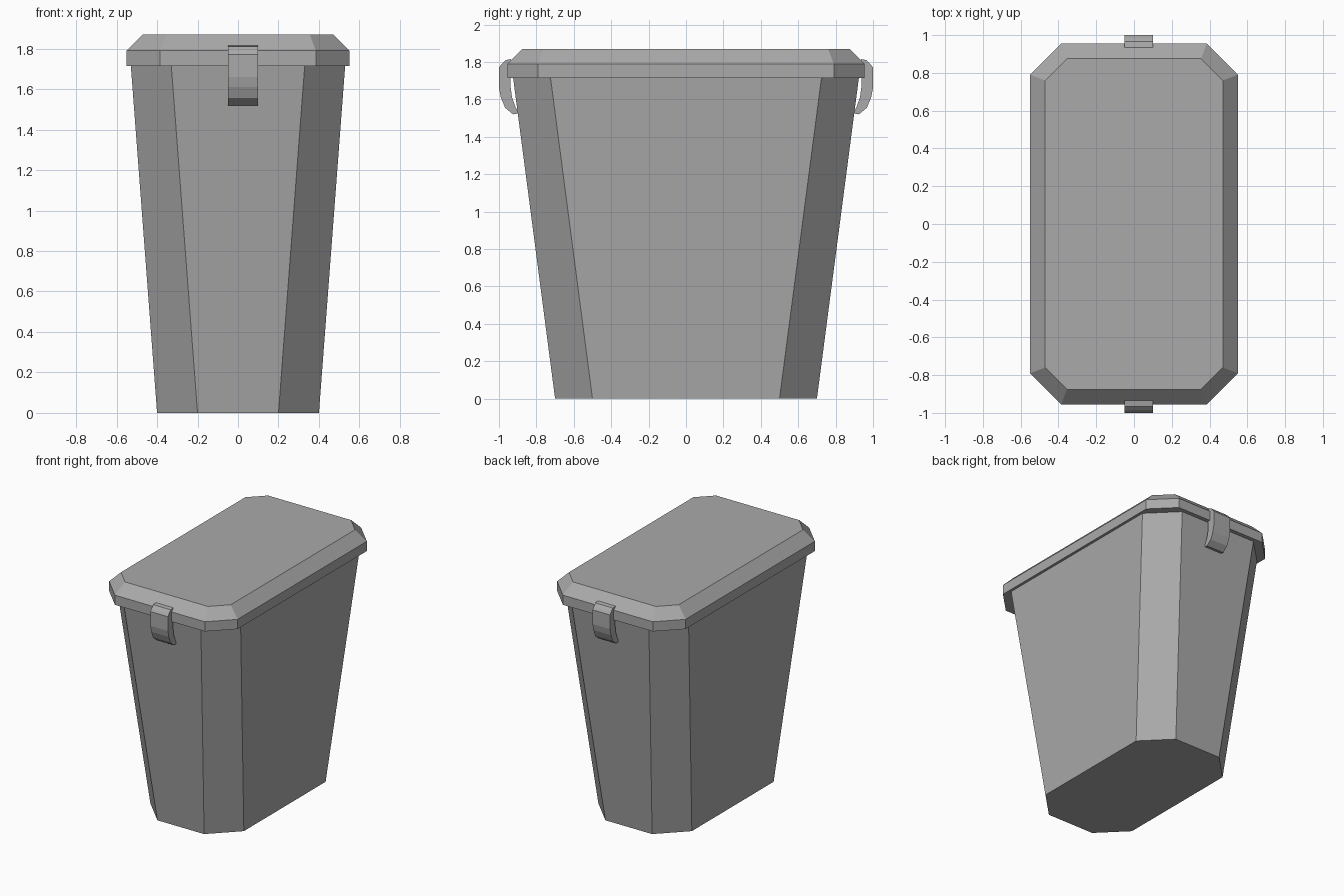
import bpy
import bmesh

cube = bpy.data.objects.get("Cube")
if cube:
    bpy.data.objects.remove(cube, do_unlink=True)

# Single plastic colour
grey = bpy.data.materials.new("grey plastic")
grey.use_nodes = True
colour = (0.4, 0.4, 0.4, 1)
grey.diffuse_color = colour
grey.node_tree.nodes["Principled BSDF"].inputs["Base Color"].default_value = colour


def octagon(hx, hy, cut, z):
    """Rectangle with cut corners, counter-clockwise."""
    return [(hx, -hy + cut, z), (hx, hy - cut, z),
            (hx - cut, hy, z), (cut - hx, hy, z),
            (-hx, hy - cut, z), (-hx, cut - hy, z),
            (cut - hx, -hy, z), (hx - cut, -hy, z)]


def loft(name, rings):
    """Closed solid skinned through matching rings of points."""
    bm = bmesh.new()
    loops = [[bm.verts.new(p) for p in ring] for ring in rings]
    n = len(loops[0])
    for low, high in zip(loops, loops[1:]):
        for i in range(n):
            j = (i + 1) % n
            bm.faces.new((low[i], low[j], high[j], high[i]))
    bm.faces.new(loops[0][::-1])
    bm.faces.new(loops[-1])
    bmesh.ops.recalc_face_normals(bm, faces=bm.faces)
    mesh = bpy.data.meshes.new(name)
    bm.to_mesh(mesh)
    bm.free()
    mesh.materials.append(grey)
    obj = bpy.data.objects.new(name, mesh)
    bpy.context.collection.objects.link(obj)
    return obj


# Tapered bin body
loft("bin_body", [octagon(0.4, 0.7, 0.2, 0), octagon(0.53, 0.925, 0.2, 1.72)])

# Lid with a vertical rim and a bevelled top
loft("lid", [octagon(0.55, 0.955, 0.165, 1.715),
             octagon(0.55, 0.955, 0.165, 1.79),
             octagon(0.47, 0.875, 0.115, 1.87)])

# Curved latch at each end: (y, z) profile, outer side then inner side
latch_profile = [(0.935, 1.815), (0.965, 1.81), (0.985, 1.79), (1.0, 1.77),
                 (1.0, 1.66), (0.99, 1.61), (0.967, 1.555), (0.925, 1.52),
                 (0.895, 1.525), (0.91, 1.555), (0.93, 1.61),
                 (0.937, 1.66), (0.937, 1.72)]
for name, side in (("front_latch", -1), ("back_latch", 1)):
    loft(name, [[(x, side * y, z) for y, z in latch_profile]
                for x in (-0.05, 0.1)])
